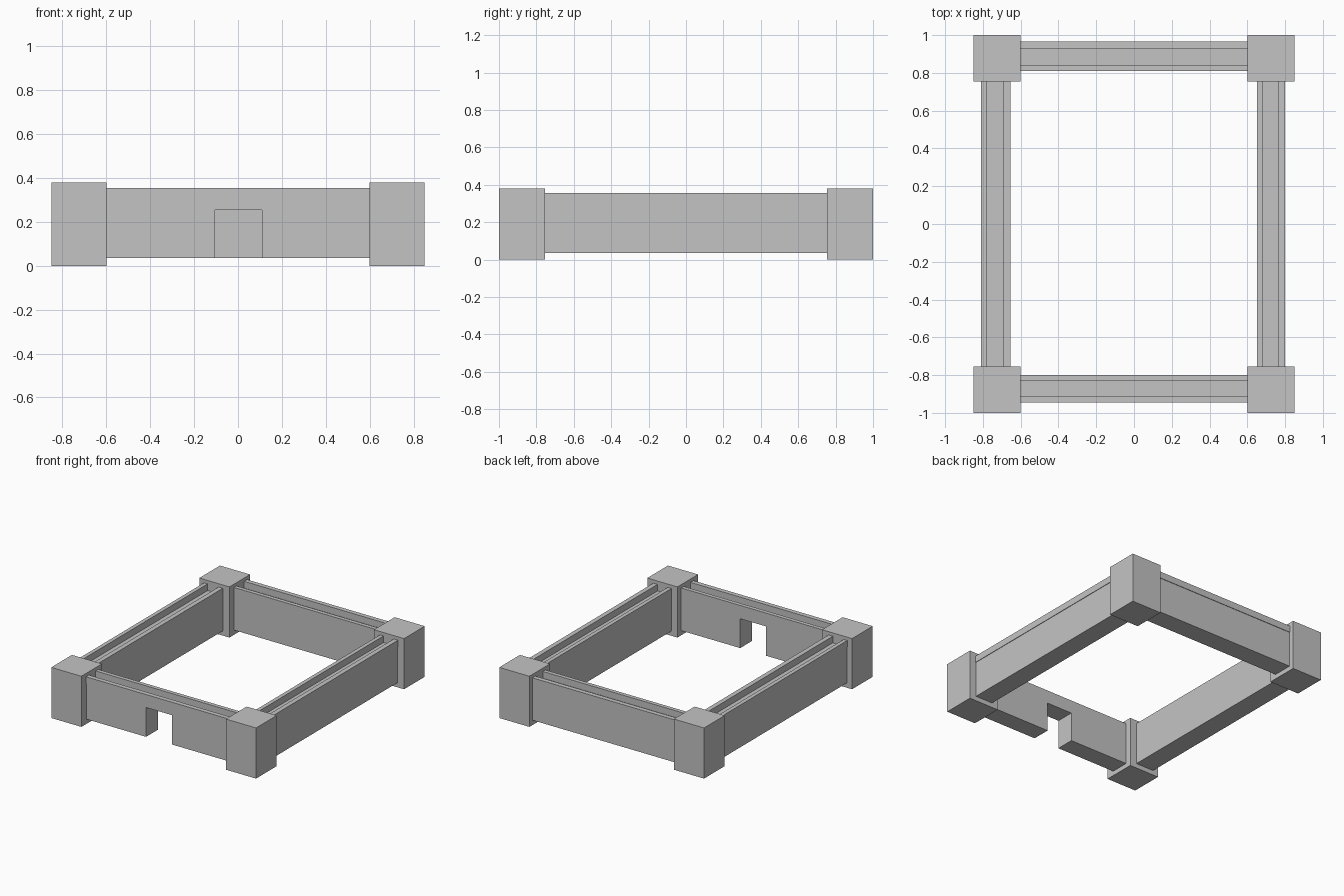
import bpy
import bmesh
from mathutils import Vector

if "Cube" in bpy.data.objects:
    bpy.data.objects.remove(bpy.data.objects["Cube"], do_unlink=True)

stone = bpy.data.materials.new("grey_stone")
stone.use_nodes = True
GREY = (0.55, 0.55, 0.55, 1)
stone.diffuse_color = GREY
stone.node_tree.nodes["Principled BSDF"].inputs["Base Color"].default_value = GREY


def prism(name, outline, thickness):
    """Extrude a closed outline along the thickness vector."""
    bm = bmesh.new()
    face = bm.faces.new([bm.verts.new(p) for p in outline])
    new = bmesh.ops.extrude_face_region(bm, geom=[face], use_keep_orig=True)
    verts = [g for g in new["geom"] if isinstance(g, bmesh.types.BMVert)]
    bmesh.ops.translate(bm, verts=verts, vec=Vector(thickness))
    bmesh.ops.recalc_face_normals(bm, faces=bm.faces)
    mesh = bpy.data.meshes.new(name)
    bm.to_mesh(mesh)
    bm.free()
    mesh.materials.append(stone)
    obj = bpy.data.objects.new(name, mesh)
    bpy.context.collection.objects.link(obj)
    return obj


def box(name, x, y, z):
    outline = [(x[0], y[0], z[0]), (x[1], y[0], z[0]),
               (x[1], y[1], z[0]), (x[0], y[1], z[0])]
    return prism(name, outline, (0, 0, z[1] - z[0]))


# Corner towers
for x, side in ((-0.85, "right"), (0.6, "left")):
    for y, end in ((-1.0, "front"), (0.755, "back")):
        box(f"{end}_{side}_tower", (x, x + 0.25), (y, y + 0.245), (0, 0.38))

BASE, WALK, TOP = 0.035, 0.305, 0.355
SPAN_X, SPAN_Y = (-0.62, 0.62), (-0.77, 0.77)
LIP = 0.004

# Front wall with its gateway notch
GATE_L, GATE_R, GATE_TOP = -0.105, 0.11, 0.255
gate_outline = [(SPAN_X[0], BASE), (GATE_L, BASE), (GATE_L, GATE_TOP), (GATE_R, GATE_TOP),
                (GATE_R, BASE), (SPAN_X[1], BASE), (SPAN_X[1], WALK), (SPAN_X[0], WALK)]
prism("front_gate_wall", [(x, -0.94, z) for x, z in gate_outline], (0, 0.14, 0))

# Solid walls
box("back_wall", SPAN_X, (0.81, 0.965 - LIP), (BASE, WALK))
box("left_wall", (0.65, 0.8 - LIP), SPAN_Y, (BASE, WALK))
box("right_wall", (-0.81 + LIP, -0.655), SPAN_Y, (BASE, WALK))

# Parapets on both edges of every walkway
for name, a, b in (("front_outer", -0.945, -0.91), ("front_inner", -0.83, -0.8),
                   ("back_inner", 0.81, 0.84), ("back_outer", 0.93, 0.965)):
    box(name + "_parapet", SPAN_X, (a, b), (WALK, TOP))
for name, a, b in (("right_outer", -0.81, -0.78), ("right_inner", -0.69, -0.655),
                   ("left_inner", 0.65, 0.68), ("left_outer", 0.765, 0.8)):
    box(name + "_parapet", (a, b), SPAN_Y, (WALK, TOP))
